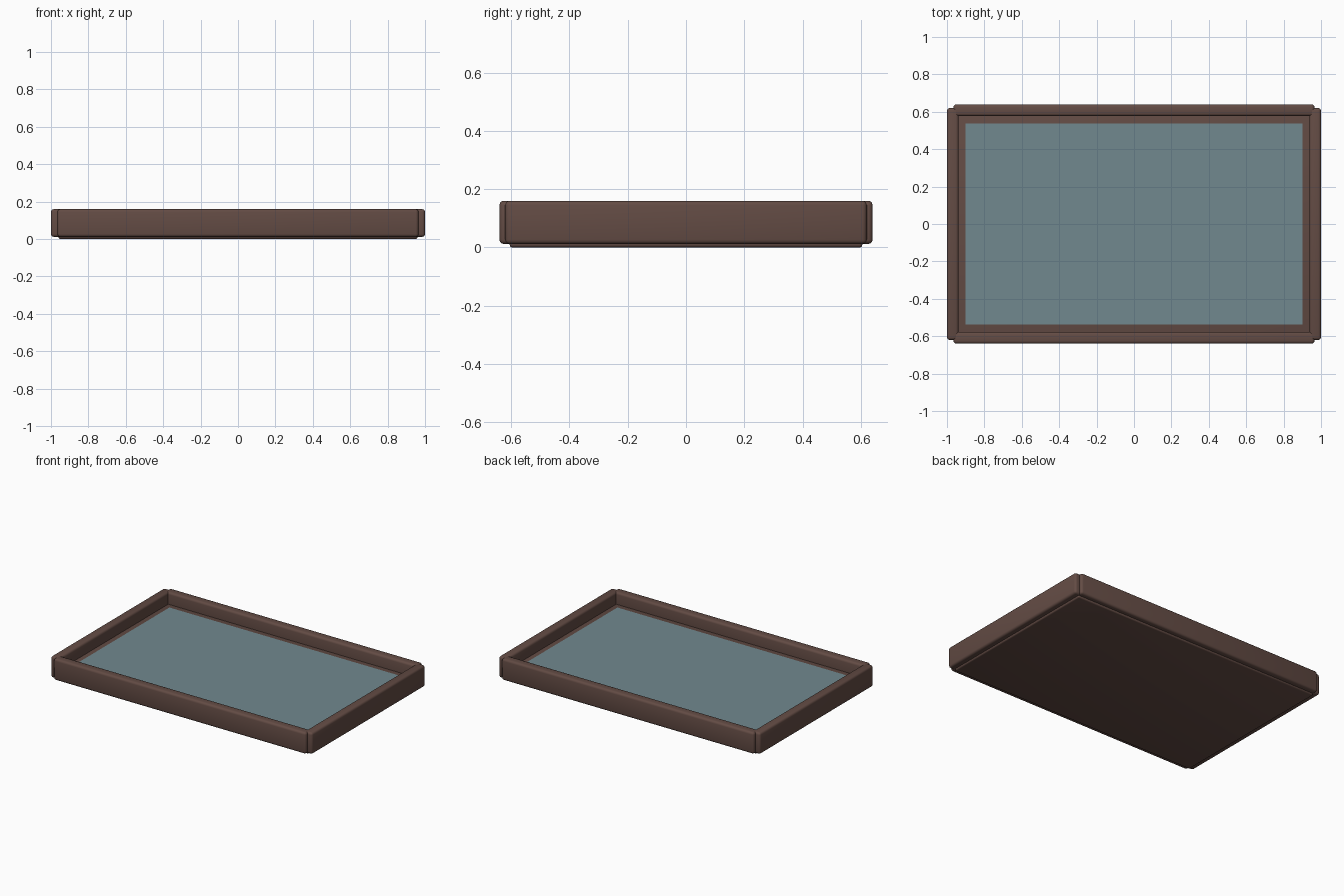
import bpy

cube = bpy.data.objects.get("Cube")
if cube:
    bpy.data.objects.remove(cube, do_unlink=True)


def make_material(name, rgb):
    mat = bpy.data.materials.new(name)
    mat.use_nodes = True
    mat.diffuse_color = (*rgb, 1)
    mat.node_tree.nodes["Principled BSDF"].inputs["Base Color"].default_value = (*rgb, 1)
    return mat


def box(name, low, high, mat, bevel=0.0):
    """Box between two corners, with optional rounded edges."""
    centre = [(a + b) / 2 for a, b in zip(low, high)]
    bpy.ops.mesh.primitive_cube_add(size=1, location=centre)
    obj = bpy.context.object
    obj.name = name
    obj.scale = [b - a for a, b in zip(low, high)]
    bpy.ops.object.transform_apply(location=False, rotation=False, scale=True)
    obj.data.materials.append(mat)
    if bevel:
        mod = obj.modifiers.new("rounded_edges", "BEVEL")
        mod.width = bevel
        mod.segments = 3
        bpy.ops.object.modifier_apply(modifier=mod.name)
        bpy.ops.object.shade_smooth_by_angle()
    return obj


wood = make_material("dark_brown_wood", (0.125, 0.071, 0.058))
lining = make_material("grey_blue_lining", (0.165, 0.25, 0.275))

BOTTOM, TOP = 0.012, 0.16     # rail heights
FLOOR = 0.078                 # upper side of the tray floor

# Solid tray floor, standing just below the rails
box("tray_base", (-0.96, -0.605, 0), (0.96, 0.605, FLOOR), wood, 0.01)

# Thin lining panel, leaving a wooden border around it
box("lining_panel", (-0.9, -0.536, FLOOR - 0.002), (0.9, 0.536, FLOOR + 0.003), lining)

# Long rails at front and back
for name, a, b in (("front_rail", -0.64, -0.577), ("back_rail", 0.577, 0.64)):
    box(name, (-0.965, a, BOTTOM), (0.965, b, TOP), wood, 0.015)

# Short rails on both sides
for name, a, b in (("right_rail", -1, -0.938), ("left_rail", 0.938, 1)):
    box(name, (a, -0.62, BOTTOM), (b, 0.62, TOP), wood, 0.015)
